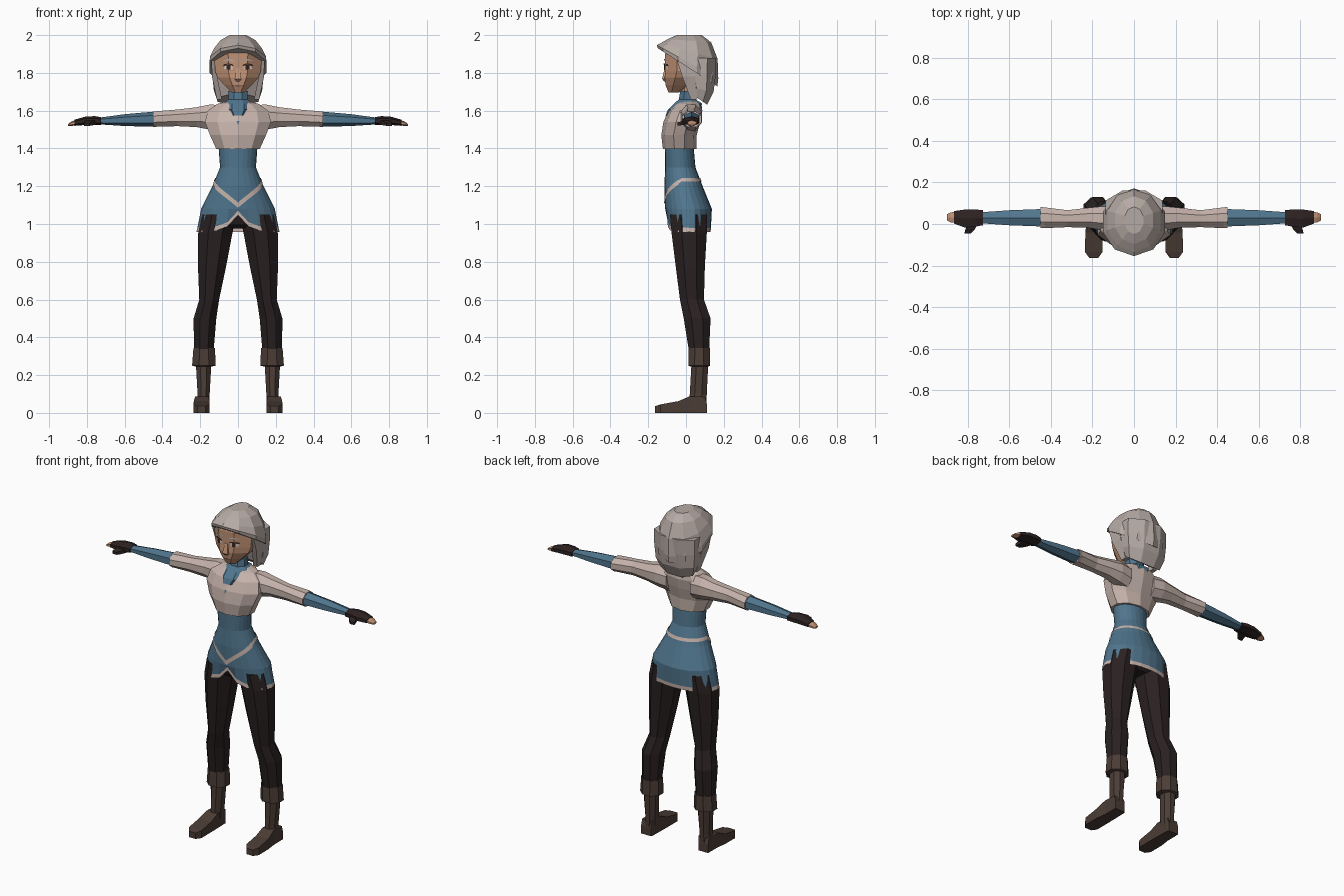
import bpy, bmesh, math
from mathutils import Vector
from mathutils.bvhtree import BVHTree


def material(name, r, g, b):
    m = bpy.data.materials.new(name)
    lin = [((c / 255 + 0.055) / 1.055) ** 2.4 for c in (r, g, b)]
    m.diffuse_color = (*lin, 1)
    return m


HAIR = material("ash hair", 182, 170, 164)
CREAM = material("cream cloth", 198, 179, 171)
TEAL = material("blue cloth", 80, 117, 141)
LEGGING = material("dark legging", 42, 33, 33)
BOOT = material("brown leather", 75, 60, 53)
GLOVE = material("dark glove", 46, 34, 34)
SKIN = material("skin", 194, 147, 118)
WHITE = material("eye white", 215, 200, 190)
BROWN = material("eye brown", 58, 36, 28)
LIP = material("lip", 140, 92, 76)


def finish(name, bm, *mats):
    me = bpy.data.meshes.new(name)
    bm.to_mesh(me)
    bm.free()
    ob = bpy.data.objects.new(name, me)
    bpy.context.collection.objects.link(ob)
    for m in mats:
        me.materials.append(m)
    return ob


def loft(name, rings, mats, n=8, axis="z", side=1, flat=True, caps=(1, 1), warp=None, last_mat=0):
    """Skin through rings of (t, u_low, u_high, v_low, v_high, tilt).
    u, v are x, y for axis z; y, z for axis x; x, z for axis y."""
    bm = bmesh.new()
    phase = math.pi / n if flat else 0
    k = 1 / math.cos(phase)
    loops = []
    for t, u0, u1, v0, v1, *tilt in rings:
        loop = []
        for i in range(n):
            a = 2 * math.pi * i / n + phase
            u = (u0 + u1) / 2 + (u1 - u0) / 2 * k * math.cos(a)
            v = (v0 + v1) / 2 + (v1 - v0) / 2 * k * math.sin(a)
            s = t + (tilt[0] * v if tilt else 0)
            p = Vector({"z": (u, v, s), "x": (s, u, v), "y": (u, s, v)}[axis])
            if warp:
                p = warp(p)
            p.x *= side
            loop.append(bm.verts.new(p))
        loops.append(loop)
    for j, (a, b) in enumerate(zip(loops, loops[1:])):
        for i in range(n):
            f = bm.faces.new((a[i], a[(i + 1) % n], b[(i + 1) % n], b[i]))
            if j == len(loops) - 2:
                f.material_index = last_mat
    if caps[0]:
        bm.faces.new(loops[0])
    if caps[1]:
        bm.faces.new(loops[-1])
    bmesh.ops.recalc_face_normals(bm, faces=bm.faces)
    return finish(name, bm, *mats)


def tree_of(ob):
    return BVHTree.FromPolygons([v.co for v in ob.data.vertices],
                                [p.vertices[:] for p in ob.data.polygons])


def plate(name, tree, points, mat, lift=0.004):
    """Flat detail given by (x, z) points, laid on a front surface."""
    bm = bmesh.new()
    vs = []
    for x, z in points:
        hit = tree.ray_cast(Vector((x, -1, z)), Vector((0, 1, 0)))[0]
        vs.append(bm.verts.new(hit - Vector((0, lift, 0))))
    f = bm.faces.new(vs)
    f.normal_update()
    if f.normal.y > 0:
        f.normal_flip()
    finish(name, bm, mat)


# Tunic skirt with an arched front slit and pale hem
def slit(p):
    if p.z < 1.0 and p.y < 0:
        p.z += 0.09 * math.exp(-abs(p.x) / 0.05)
    return p


skirt = loft("tunic_skirt", [(1.41, -.103, .103, -.112, .04), (1.30, -.095, .095, -.11, .05),
                             (1.20, -.135, .135, -.115, .088), (1.08, -.195, .195, -.11, .137),
                             (.98, -.215, .215, -.1, .132), (.957, -.22, .22, -.1, .13)],
             (TEAL, CREAM), n=24, flat=False, caps=(1, 0), warp=slit, last_mat=1)

# Belt stripe: V in front, level behind
tree = tree_of(skirt)
bm = bmesh.new()
pairs = []
N = 72
for i in range(N):
    th = 2 * math.pi * i / N - math.pi
    d = Vector((math.sin(th), -math.cos(th), 0))
    zc = 1.10 + 0.135 * min(1, abs(th) / 1.4)
    w = 0.014 if abs(th) < 1.3 else 0.009
    pair = []
    for z in (zc - w, zc + w):
        hit = tree.ray_cast(Vector((0, 0, z)) + d, -d)[0]
        pair.append(bm.verts.new(hit + d * 0.004))
    pairs.append(pair)
for i in range(N):
    a, b = pairs[i], pairs[(i + 1) % N]
    bm.faces.new((a[0], b[0], b[1], a[1]))
finish("belt_stripe", bm, CREAM)

# Short jacket, collar and hips
jacket = loft("jacket", [(1.397, -.115, .115, -.118, .05), (1.47, -.148, .148, -.126, .052),
                         (1.54, -.175, .175, -.115, .07), (1.60, -.16, .16, -.09, .082),
                         (1.635, -.11, .11, -.055, .078), (1.65, -.06, .06, -.03, .06)], [CREAM], n=10)
plate("chest_mark", tree_of(jacket), [(-.008, 1.545), (0, 1.522), (.008, 1.545)], TEAL)
loft("collar", [(1.575, -.05, .05, -.108, .05), (1.605, -.08, .08, -.096, .078), (1.638, -.075, .075, -.062, .085),
                (1.66, -.05, .05, -.038, .05), (1.705, -.052, .052, -.03, .045)], [TEAL])
loft("hips", [(1.15, -.13, .13, -.09, .09), (1.05, -.175, .175, -.085, .112),
              (1.0, -.16, .16, -.065, .10), (.975, -.06, .06, -.03, .07)], [LEGGING])

# Limbs, built once per side
for side, tag in ((1, "left"), (-1, "right")):
    loft("leg_" + tag, [(1.05, .01, .19, -.085, .112), (.95, .03, .211, -.076, .11),
                        (.78, .062, .212, -.055, .1), (.60, .10, .205, -.032, .095),
                        (.50, .115, .235, -.012, .13), (.32, .13, .233, .017, .122)],
         [LEGGING], side=side)
    loft("boot_shaft_" + tag, [(.343, .122, .236, .014, .126), (.25, .118, .243, .012, .128),
                               (.245, .142, .222, .028, .117), (.10, .15, .214, .02, .11),
                               (.03, .155, .22, .015, .108)], [BOOT], side=side)
    loft("boot_foot_" + tag, [(.11, .16, .225, 0, .05), (.1, .155, .225, 0, .085), (.02, .153, .226, 0, .088),
                              (-.04, .152, .234, 0, .062), (-.135, .152, .235, 0, .045),
                              (-.163, .172, .215, 0, .036)], [BOOT], n=4, axis="y", side=side)
    loft("sleeve_" + tag, [(.08, -.03, .078, 1.49, 1.63), (.15, -.03, .085, 1.50, 1.632),
                           (.22, -.018, .078, 1.513, 1.618), (.32, -.015, .066, 1.518, 1.606),
                           (.43, -.02, .08, 1.515, 1.597), (.45, -.02, .082, 1.513, 1.595)],
         [CREAM], axis="x", side=side)
    loft("forearm_" + tag, [(.44, -.012, .072, 1.52, 1.59), (.60, -.006, .066, 1.523, 1.577),
                            (.74, .004, .056, 1.53, 1.56)], [TEAL], n=6, axis="x", side=side)
    loft("glove_" + tag, [(.725, -.006, .066, 1.527, 1.563), (.76, -.012, .07, 1.527, 1.568),
                          (.81, -.018, .07, 1.527, 1.565), (.865, .002, .062, 1.522, 1.55)],
         [GLOVE], n=6, axis="x", side=side)
    loft("fingertips_" + tag, [(.855, .006, .058, 1.524, 1.55), (.882, .008, .056, 1.521, 1.541),
                               (.9, .018, .046, 1.52, 1.529)], [SKIN], n=6, axis="x", side=side)
    loft("thumb_" + tag, [(.01, .745, .80, 1.527, 1.555), (-.025, .765, .81, 1.523, 1.545),
                          (-.045, .785, .815, 1.52, 1.535)], [GLOVE], n=4, axis="y", side=side)

# Head
loft("neck", [(1.64, -.042, .042, -.025, .04), (1.76, -.042, .042, -.03, .045)], [SKIN])
head = loft("head", [(1.695, -.032, .032, -.092, -.04), (1.735, -.072, .072, -.108, .03),
                     (1.775, -.108, .108, -.113, .08), (1.81, -.122, .122, -.11, .1),
                     (1.90, -.125, .125, -.112, .11), (1.95, -.08, .08, -.08, .08)], [SKIN])
loft("nose", [(1.755, -.008, .008, -.115, -.08), (1.768, -.018, .018, -.127, -.08),
              (1.825, -.008, .008, -.113, -.08)], [SKIN], n=4)
face = tree_of(head)
for s, tag in ((1, "left"), (-1, "right")):
    def put(name, pts, mat, lift):
        plate(name + tag, face, [(s * x, z) for x, z in pts], mat, lift)
    put("eye_", [(.026, 1.82), (.05, 1.815), (.074, 1.822), (.07, 1.84), (.05, 1.845), (.03, 1.838)], WHITE, .004)
    put("iris_", [(.04, 1.817), (.05, 1.816), (.06, 1.818), (.06, 1.842), (.05, 1.845), (.04, 1.842)], BROWN, .006)
    put("lash_", [(.024, 1.836), (.05, 1.842), (.08, 1.834), (.076, 1.845), (.05, 1.851), (.028, 1.845)], BROWN, .007)
    put("brow_", [(.018, 1.859), (.05, 1.866), (.085, 1.862), (.05, 1.875), (.02, 1.868)], HAIR, .005)
plate("mouth", face, [(-.03, 1.732), (0, 1.727), (.03, 1.732), (0, 1.735)], LIP)

# Hair: tilted cap swept over the brow, and a bob hanging behind
loft("hair_cap", [(1.835, -.15, .15, -.142, .158, -.64), (1.862, -.149, .149, -.146, .163, -.55),
                  (1.92, -.128, .128, -.127, .16, -.28), (1.972, -.092, .092, -.09, .128, -.08),
                  (2.0, -.045, .045, -.045, .08)], [HAIR], n=10)
loft("hair_bob", [(1.88, -.136, .136, .0, .16), (1.79, -.136, .136, -.002, .158),
                  (1.73, -.128, .128, .018, .146, -.2), (1.71, -.108, .108, .035, .112, -.7)], [HAIR])
# Locks framing the face
for s, tag in ((1, "left"), (-1, "right")):
    loft("hair_lock_" + tag, [(1.87, .105, .14, -.05, .03), (1.78, .11, .138, -.02, .05),
                              (1.66, .085, .112, .025, .06)], [HAIR], n=4, side=s)
